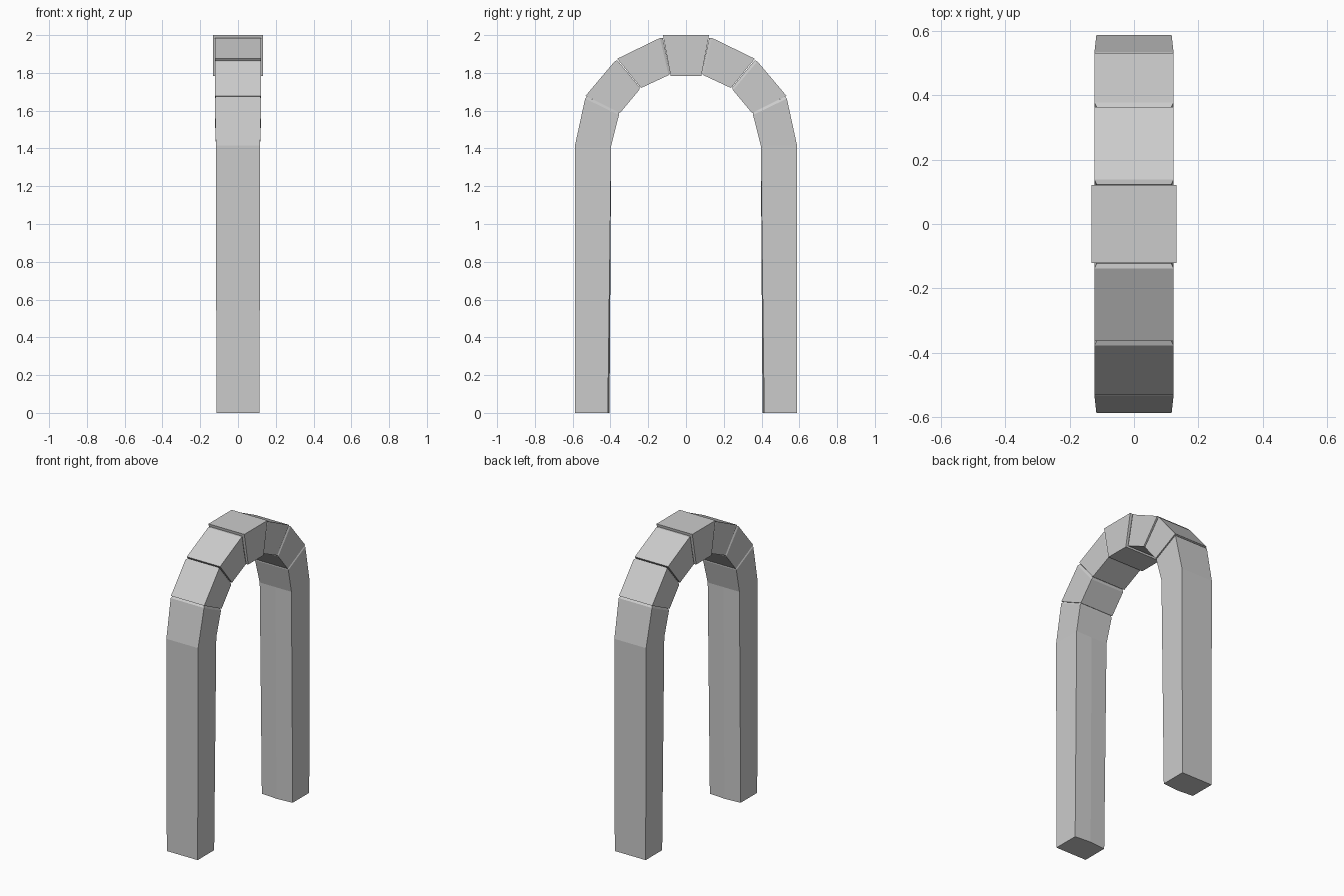
import bpy
from mathutils import Vector

if "Cube" in bpy.data.objects:
    bpy.data.objects.remove(bpy.data.objects["Cube"])


def loft(name, rings):
    """Skin closed rings of equal point count and cap both ends."""
    n = len(rings[0])
    verts = [p for ring in rings for p in ring]
    faces = [tuple(range(n)), tuple(range((len(rings) - 1) * n, len(rings) * n))]
    for r in range(len(rings) - 1):
        for k in range(n):
            a, b = r * n + k, r * n + (k + 1) % n
            faces.append((a, b, b + n, a + n))
    mesh = bpy.data.meshes.new(name)
    mesh.from_pydata(verts, [], faces)
    obj = bpy.data.objects.new(name, mesh)
    bpy.context.collection.objects.link(obj)
    bpy.ops.object.select_all(action='DESELECT')
    bpy.context.view_layer.objects.active = obj
    obj.select_set(True)
    bpy.ops.object.mode_set(mode='EDIT')
    bpy.ops.mesh.select_all(action='SELECT')
    bpy.ops.mesh.normals_make_consistent(inside=False)
    bpy.ops.object.mode_set(mode='OBJECT')
    return obj


def section(side, outer, inner, half, inset=0.0, ridge=0.0):
    """Cross-section from outer and inner (y, z); ridge pushes the inner middle out."""
    o, i = Vector(outer), Vector(inner)
    d = (i - o).normalized()
    o, i = o + d * inset, i - d * inset
    m = i + d * ridge
    h = half - inset
    return [(x, side * p.x, p.y) for x, p in
            ((-h, o), (h, o), (h, i), (0, m), (-h, i))]


# (lower end outer, inner, upper end outer, inner, chamfered tip outer, inner)
stones = {
    "lower_arch_stone": ((.532, 1.678), (.349, 1.588), (.378, 1.861), (.249, 1.708),
                         (.368, 1.872), (.240, 1.718)),
    "upper_arch_stone": ((.364, 1.875), (.238, 1.720), (.138, 1.985), (.092, 1.788),
                         (.124, 1.991), (.081, 1.790)),
}

for side, label in ((-1, "front"), (1, "back")):
    # Leg with bent top and chamfered tip
    loft(label + "_leg", [
        section(side, (.588, 0), (.414, 0), .114, ridge=.009),
        section(side, (.588, 1.415), (.396, 1.415), .117),
        section(side, (.534, 1.664), (.355, 1.577), .123),
        section(side, (.530, 1.677), (.349, 1.588), .123, inset=.007),
    ])
    # Wedge stones of the arch
    for name, (o1, i1, o2, i2, o3, i3) in stones.items():
        loft(label + "_" + name, [
            section(side, o1, i1, .123),
            section(side, o2, i2, .123),
            section(side, o3, i3, .123, inset=.007),
        ])

# Keystone
loft("keystone", [
    section(1, (-.122, 2), (-.081, 1.783), .132),
    section(1, (.122, 2), (.081, 1.783), .132),
])
